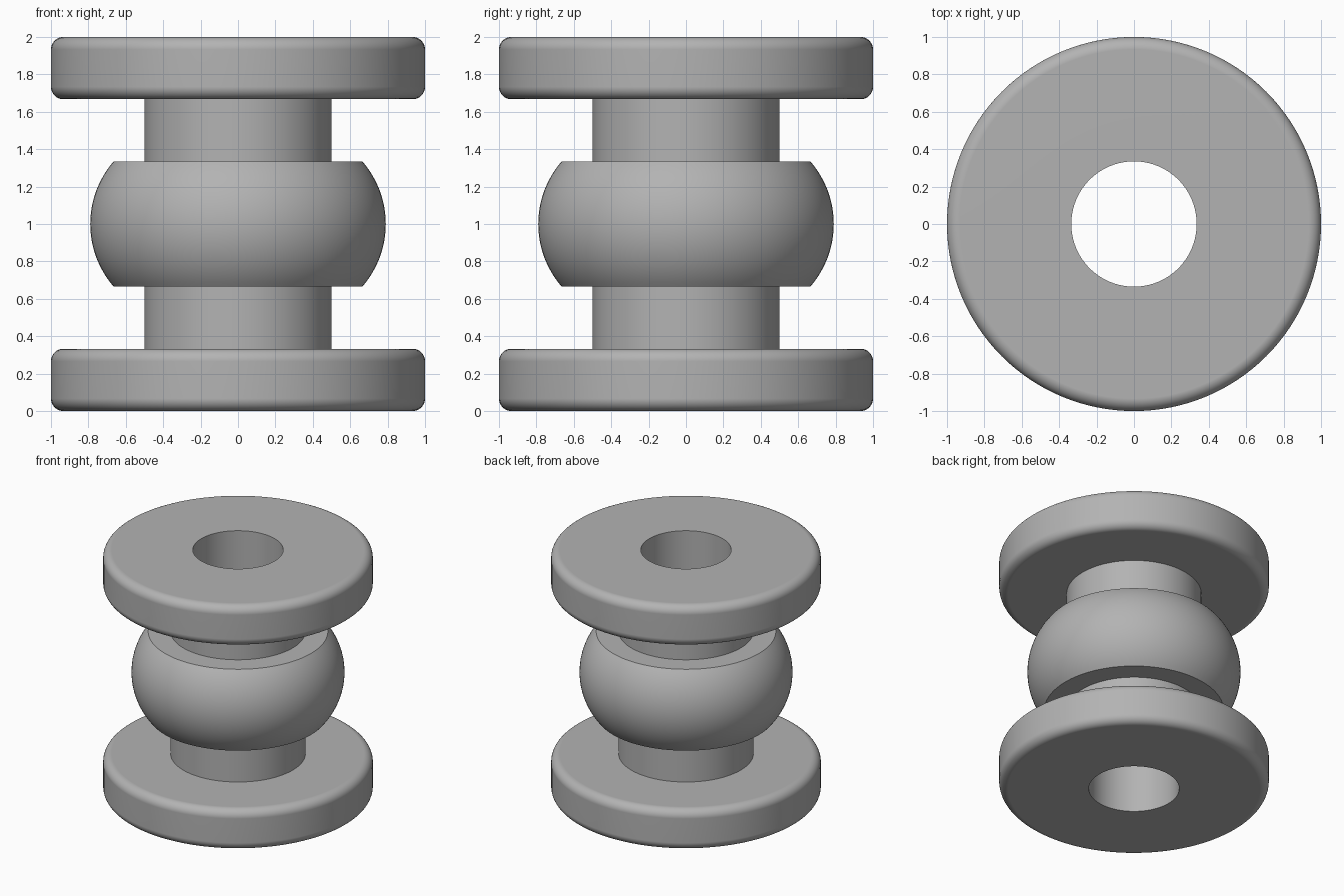
import bpy, bmesh, math

SEGMENTS = 128
MIDDLE = 1.0

cube = bpy.data.objects.get("Cube")
if cube:
    bpy.data.objects.remove(cube, do_unlink=True)

grey = bpy.data.materials.new("plain grey")
grey.use_nodes = True
colour = (0.45, 0.45, 0.45, 1)
grey.diffuse_color = colour
grey.node_tree.nodes["Principled BSDF"].inputs["Base Color"].default_value = colour


def arc(cx, cz, radius, start, end, steps):
    """Points (radius, height) along an arc, angles in degrees."""
    angles = [math.radians(start + (end - start) * i / steps) for i in range(steps + 1)]
    return [(cx + radius * math.cos(a), cz + radius * math.sin(a)) for a in angles]


def lathe(name, profile):
    """Spin a closed (radius, height) profile around the z axis."""
    bm = bmesh.new()
    rings = []
    for i in range(SEGMENTS):
        a = math.tau * i / SEGMENTS
        rings.append([bm.verts.new((r * math.cos(a), r * math.sin(a), z)) for r, z in profile])
    for i, ring in enumerate(rings):
        following = rings[(i + 1) % SEGMENTS]
        for j in range(len(profile)):
            k = (j + 1) % len(profile)
            bm.faces.new((ring[j], following[j], following[k], ring[k]))
    bmesh.ops.recalc_face_normals(bm, faces=bm.faces)
    mesh = bpy.data.meshes.new(name)
    bm.to_mesh(mesh)
    bm.free()
    mesh.materials.append(grey)
    obj = bpy.data.objects.new(name, mesh)
    bpy.context.collection.objects.link(obj)
    bpy.ops.object.select_all(action="DESELECT")
    obj.select_set(True)
    bpy.context.view_layer.objects.active = obj
    bpy.ops.object.shade_smooth_by_angle(angle=math.radians(30))
    # Keep the broad flat faces flat next to the fillets
    weighted = obj.modifiers.new("flat faces", "WEIGHTED_NORMAL")
    weighted.keep_sharp = True
    return obj


# Lower half: bore edge, filleted flange, then neck
bore, neck, rim, fillet = 0.335, 0.5, 1.0, 0.067
flange_top, band_bottom = 0.333, 0.667
lower = [(bore, 0)]
lower += arc(rim - fillet, fillet, fillet, -90, 0, 8)
lower += arc(rim - fillet, flange_top - fillet, fillet, 0, 90, 8)
lower += [(neck, flange_top), (neck, band_bottom)]

# Bulging middle band
band_radius = 0.51
half_height = MIDDLE - band_bottom
sweep = math.degrees(math.asin(half_height / band_radius))
bulge = arc(0.79 - band_radius, MIDDLE, band_radius, -sweep, sweep, 24)

# Upper half mirrors the lower one
upper = [(r, 2 * MIDDLE - z) for r, z in reversed(lower)]
lathe("spool_body", lower + bulge + upper)
